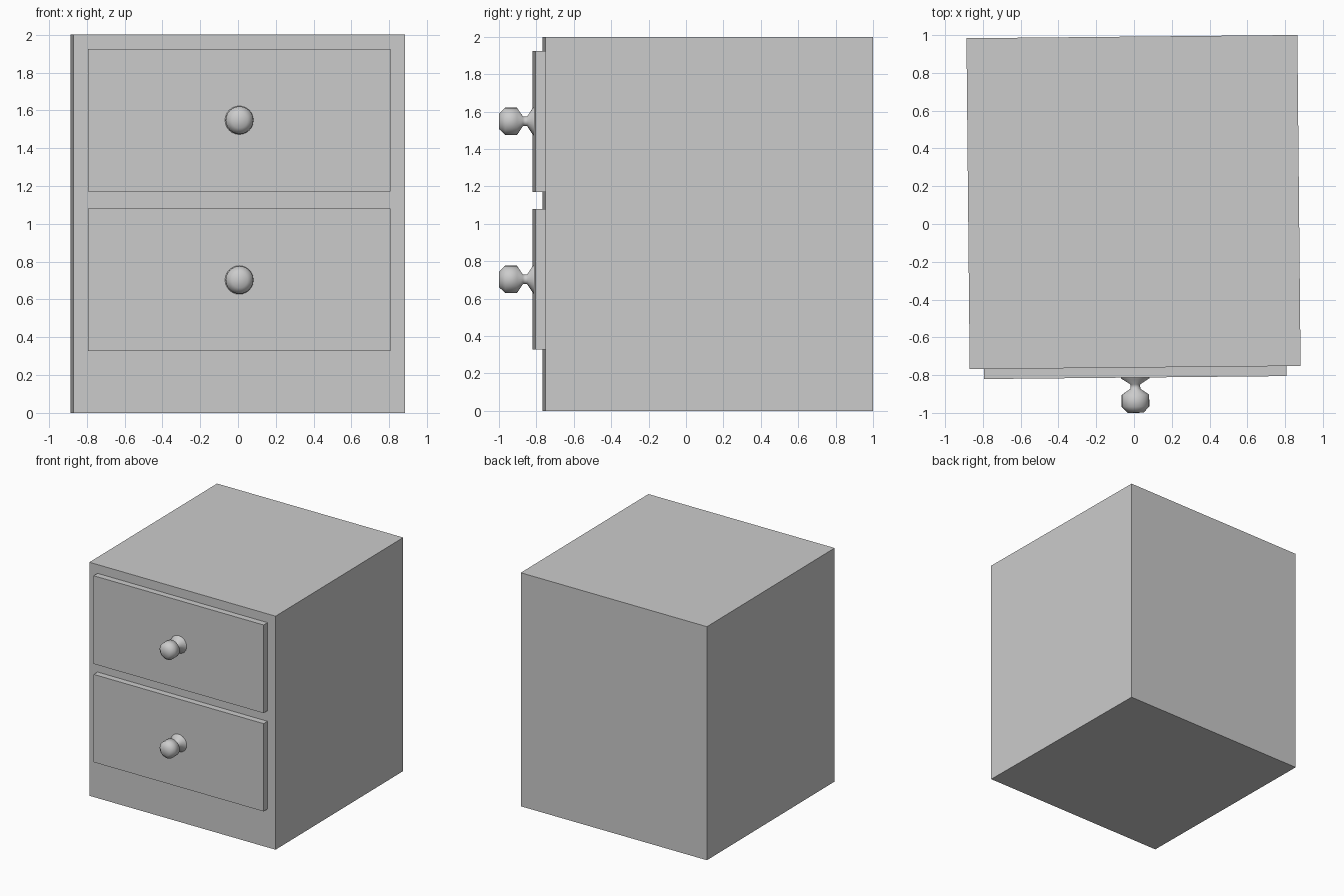
import bpy, bmesh, math
from mathutils import Matrix, Vector

if "Cube" in bpy.data.objects:
    bpy.data.objects.remove(bpy.data.objects["Cube"])

# Whole piece is turned very slightly about z
FRAME = Matrix.Translation((-0.0025, 0.116, 0)) @ Matrix.Rotation(0.0098, 4, 'Z')


def add_object(name, bm):
    bmesh.ops.recalc_face_normals(bm, faces=bm.faces)
    mesh = bpy.data.meshes.new(name)
    bm.to_mesh(mesh)
    bm.free()
    obj = bpy.data.objects.new(name, mesh)
    obj.matrix_world = FRAME
    bpy.context.collection.objects.link(obj)
    return obj


def box(name, lo, hi):
    lo, hi = Vector(lo), Vector(hi)
    bm = bmesh.new()
    m = Matrix.Translation((lo + hi) / 2) @ Matrix.Diagonal((*(hi - lo), 1))
    bmesh.ops.create_cube(bm, size=1, matrix=m)
    return add_object(name, bm)


def knob(name, z, segments=24):
    # Lathe profile (radius, local y) from flange to rounded tip
    profile = [(0.076, -0.927), (0.074, -0.934), (0.026, -0.965), (0.026, -0.988),
               (0.073, -1.02), (0.073, -1.083), (0.042, -1.115), (0, -1.116)]
    bm = bmesh.new()
    verts = [bm.verts.new((r, y, z)) for r, y in profile]
    edges = [bm.edges.new(pair) for pair in zip(verts, verts[1:])]
    bmesh.ops.spin(bm, geom=verts + edges, cent=(0, 0, z), axis=(0, 1, 0),
                   angle=math.tau, steps=segments)
    bmesh.ops.remove_doubles(bm, verts=bm.verts, dist=1e-4)
    for f in bm.faces:
        f.smooth = True
    return add_object(name, bm)


# Cabinet body
box("cabinet_body", (-0.876, -0.876, 0), (0.876, 0.876, 2))

# Drawer fronts with turned knobs
for label, z0, z1, zk in (("lower", 0.328, 1.08, 0.703), ("upper", 1.17, 1.925, 1.548)):
    box(label + "_drawer_front", (-0.8, -0.929, z0), (0.8, -0.866, z1))
    knob(label + "_knob", zk)
